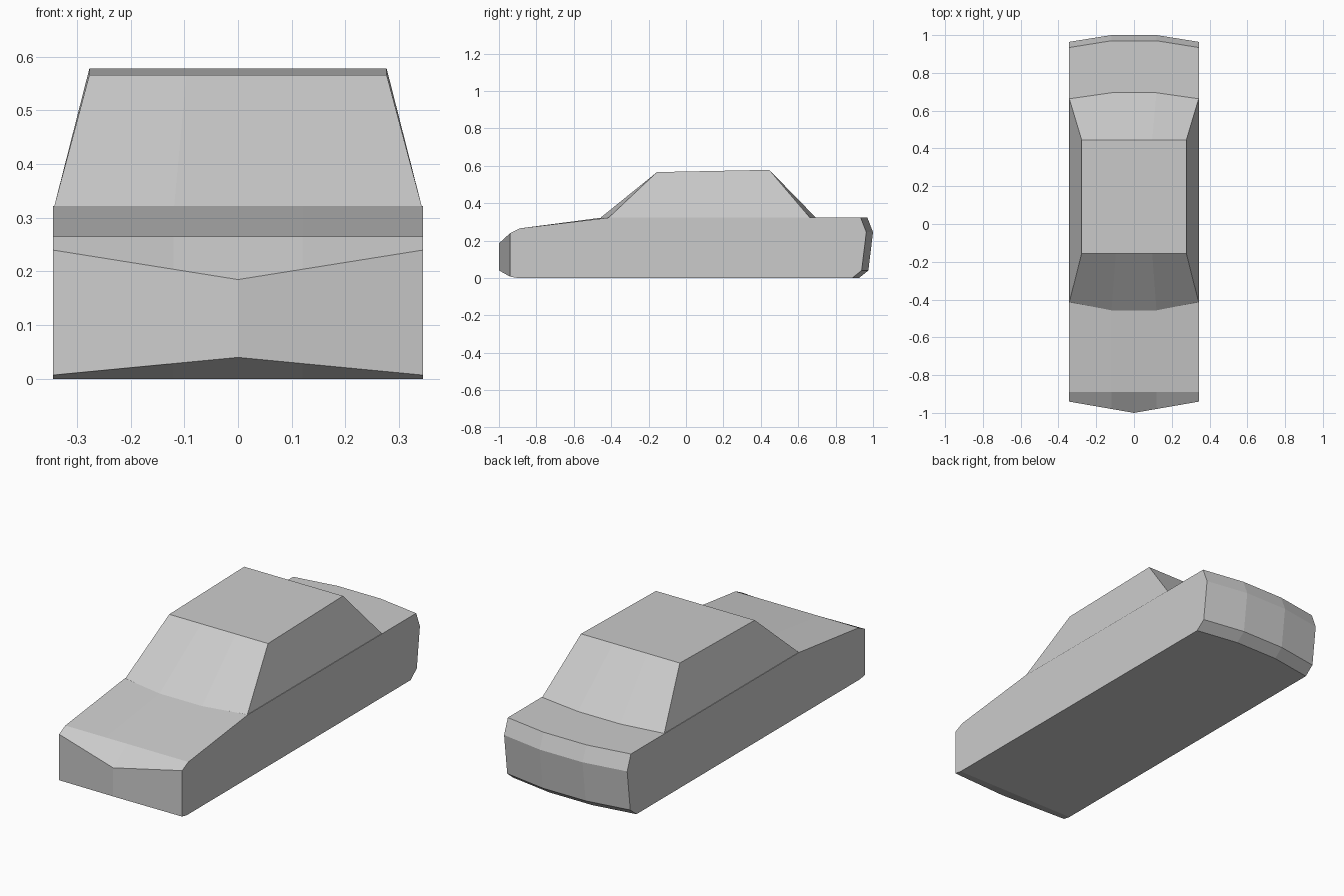
import bpy, bmesh

if "Cube" in bpy.data.objects:
    bpy.data.objects.remove(bpy.data.objects["Cube"])

HALF = 0.345      # half body width
MID = 0.12        # where the bowed ends break
BELT = 0.322      # beltline height


def loft(name, sections, closed):
    """Skin a row of matching side-on sections, capping both flanks."""
    bm = bmesh.new()
    rings = [[bm.verts.new(p) for p in s] for s in sections]
    n = len(rings[0])
    for a, b in zip(rings, rings[1:]):
        for i in range(n if closed else n - 1):
            j = (i + 1) % n
            bm.faces.new((a[i], a[j], b[j], b[i]))
    bm.faces.new(rings[0])
    bm.faces.new(rings[-1])
    bmesh.ops.recalc_face_normals(bm, faces=bm.faces)
    mesh = bpy.data.meshes.new(name)
    bm.to_mesh(mesh)
    bm.free()
    obj = bpy.data.objects.new(name, mesh)
    bpy.context.collection.objects.link(obj)
    return obj


def bow(x):
    """0 across the flat middle, 1 at the flank."""
    return max(0, abs(x) - MID) / (HALF - MID)


def body_section(x):
    t = abs(x) / HALF          # pointed nose
    r = -0.036 * bow(x)        # bowed tail
    profile = [
        (-0.90, 0.0),
        (-1 + 0.06 * t, 0.04 - 0.033 * t),
        (-1 + 0.06 * t, 0.185 + 0.055 * t),
        (-0.89, 0.265),
        (-0.455 + 0.04 * bow(x), BELT),
        (0.97 + r, BELT),
        (1.0 + r, 0.245),
        (0.975 + r, 0.04),
        (0.925 + r, 0.0),
    ]
    return [(x, y, z) for y, z in profile]


def cabin_section(x):
    b = bow(x)
    base, top = x * 0.992, x * 0.277 / HALF
    return [
        (base, -0.457 + 0.043 * b, BELT),
        (top, -0.155, 0.566),
        (top, 0.445, 0.578),
        (base, 0.695 - 0.032 * b, BELT),
    ]


columns = (-HALF, -MID, 0, MID, HALF)

# Lower body with hood, nose and tail
loft("car_body", [body_section(x) for x in columns], True)

# Roof, windscreen, rear window and side windows
loft("cabin", [cabin_section(x) for x in columns], False)
